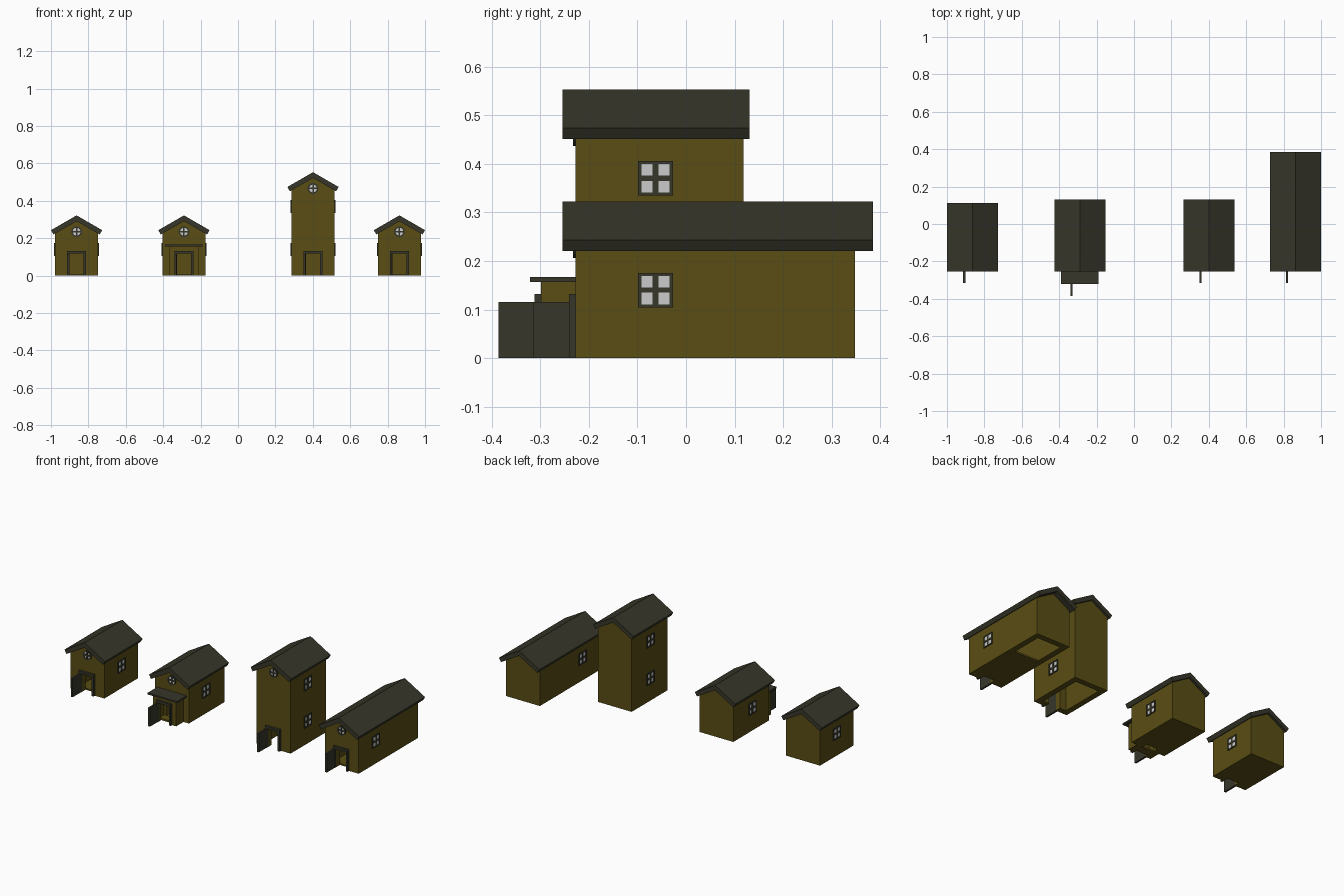
import bpy, bmesh
from math import cos, sin, pi

if "Cube" in bpy.data.objects:
    bpy.data.objects.remove(bpy.data.objects["Cube"])


def material(name, col):
    m = bpy.data.materials.new(name)
    m.diffuse_color = (*col, 1)
    m.use_nodes = True
    m.node_tree.nodes["Principled BSDF"].inputs["Base Color"].default_value = m.diffuse_color
    return m


WALL = material("olive_wall", (0.10, 0.075, 0.007))
DARK = material("dark_trim", (0.037, 0.037, 0.023))
PANE = None            # panes stay grey
HW, T = 0.115, 0.035   # half width of a house, wall thickness
FRONT = -0.227         # y of every front wall
EAVE, RIDGE = 0.225, 0.291


def finish(name, bm, mat):
    bmesh.ops.recalc_face_normals(bm, faces=bm.faces)
    me = bpy.data.meshes.new(name)
    bm.to_mesh(me)
    bm.free()
    if mat:
        me.materials.append(mat)
    ob = bpy.data.objects.new(name, me)
    bpy.context.collection.objects.link(ob)
    return ob


def add_prism(bm, pts, y0, y1):
    """Extrude an (x, z) outline from y0 to y1."""
    f = bm.faces.new([bm.verts.new((x, y0, z)) for x, z in pts])
    ext = bmesh.ops.extrude_face_region(bm, geom=[f], use_keep_orig=True)
    moved = [v for v in ext["geom"] if isinstance(v, bmesh.types.BMVert)]
    bmesh.ops.translate(bm, verts=moved, vec=(0, y1 - y0, 0))


def add_box(bm, x0, x1, y0, y1, z0, z1):
    add_prism(bm, [(x0, z0), (x1, z0), (x1, z1), (x0, z1)], y0, y1)


def prism(name, pts, y0, y1, mat):
    bm = bmesh.new()
    add_prism(bm, pts, y0, y1)
    return finish(name, bm, mat)


def boxes(name, mat, *dims):
    bm = bmesh.new()
    for d in dims:
        add_box(bm, *d)
    return finish(name, bm, mat)


def arch(cx, w, h):
    """Lower edge of a front wall with a doorway notch."""
    return [(cx - w, 0), (cx - w, h), (cx + w, h), (cx + w, 0)]


def door(cx, y):
    # surround, and a leaf swung open at the left
    o = [(cx + 0.0505, 0), (cx + 0.0505, 0.132), (cx - 0.0505, 0.132), (cx - 0.0505, 0)]
    prism("door_frame", arch(cx, 0.0375, 0.117) + o, y - 0.014, y + 0.004, DARK)
    boxes("open_door", DARK, (cx - 0.0505, cx - 0.039, y - 0.088, y - 0.013, 0, 0.115))


def side_window(cx, s, z, y=-0.063):
    # 2 x 2 panes in a square frame on the side wall
    def slab(a, b, y0, y1, z0, z1):
        x0, x1 = sorted((cx + s * a, cx + s * b))
        return (x0, x1, y + y0, y + y1, z + z0, z + z1)
    i, o = HW - 0.003, HW + 0.005
    bars = []
    for c, h in ((-0.0325, 0.0035), (0, 0.006), (0.0325, 0.0035)):
        bars.append(slab(i, o, c - h, c + h, -0.035, 0.035))
        bars.append(slab(i, o, -0.036, 0.036, c - h * 0.9, c + h * 0.9))
    boxes("window_frame", DARK, *bars)
    boxes("window_panes", PANE, slab(i, HW + 0.002, -0.034, 0.034, -0.033, 0.033))


def round_window(cx, z, r=0.029, n=24):
    # ring and cross bars over a round pane
    def circ(rad):
        return [(cx + rad * cos(2 * pi * k / n), z + rad * sin(2 * pi * k / n))
                for k in range(n)]
    bm = bmesh.new()
    a, b = circ(r), circ(r - 0.008)
    for k in range(n):
        j = (k + 1) % n
        add_prism(bm, [a[k], a[j], b[j], b[k]], FRONT - 0.006, FRONT + 0.002)
    q = r - 0.006
    add_box(bm, cx - 0.004, cx + 0.004, FRONT - 0.006, FRONT, z - q, z + q)
    add_box(bm, cx - q, cx + q, FRONT - 0.006, FRONT, z - 0.004, z + 0.004)
    finish("round_window_frame", bm, DARK)
    prism("round_window_pane", circ(r - 0.004), FRONT - 0.002, FRONT + 0.002, PANE)


def house(cx, back, roof_back, floor_back=None, up=0.0):
    gable = [(cx + HW, EAVE + up), (cx, RIDGE + up), (cx - HW, EAVE + up)]
    # front wall with doorway, plain back wall, side walls
    prism("front_wall", [(cx - HW, 0)] + arch(cx, 0.0375, 0.117) + [(cx + HW, 0)] + gable,
          FRONT, FRONT + T, WALL)
    prism("back_wall", [(cx - HW, 0), (cx + HW, 0)] + gable, back - T, back, WALL)
    for s in (-1, 1):
        x0, x1 = sorted((cx + s * HW, cx + s * (HW - T)))
        boxes("side_wall", WALL, (x0, x1, FRONT + T, back - T, 0, EAVE + up))
        for z in ((0.14, 0.37) if up else (0.14,)):
            side_window(cx, s, z)
    # floors
    if floor_back:
        boxes("floor", WALL, (cx - HW + T, cx + HW - T, FRONT + T, floor_back, 0, 0.01))
    if up:
        boxes("upper_floor", WALL, (cx - HW + T, cx + HW - T, FRONT + T, back - T, up, up + 0.01))
    # pitched roof
    roof = [(-0.137, 0.243), (0, 0.322), (0.137, 0.243), (0.1235, 0.22), (0, RIDGE), (-0.1235, 0.22)]
    prism("roof", [(cx + x, z + up) for x, z in roof], -0.254, roof_back, DARK)
    round_window(cx, 0.235 + up)


def porch(cx):
    w, y = 0.078, -0.298
    prism("porch_front", [(cx - w, 0)] + arch(cx, 0.0375, 0.117)
          + [(cx + w, 0), (cx + w, 0.157), (cx - w, 0.157)], y, y + 0.02, WALL)
    boxes("porch_sides", WALL,
          (cx - w, cx - w + 0.025, y + 0.02, FRONT, 0, 0.157),
          (cx + w - 0.025, cx + w, y + 0.02, FRONT, 0, 0.157))
    boxes("porch_floor", WALL, (cx - w + 0.025, cx + w - 0.025, y + 0.02, FRONT, 0, 0.01))
    boxes("porch_roof", DARK, (cx - 0.1, cx + 0.1, -0.321, FRONT, 0.157, 0.167))
    door(cx, y)


# small house, porch house, two-storey house, long house
house(-0.863, 0.097, 0.112, 0.062)
door(-0.863, FRONT)
house(-0.289, 0.118, 0.131, 0.083)
porch(-0.289)
house(0.401, 0.118, 0.131, up=0.231)
door(0.401, FRONT)
house(0.863, 0.348, 0.385, 0.118)
door(0.863, FRONT)
